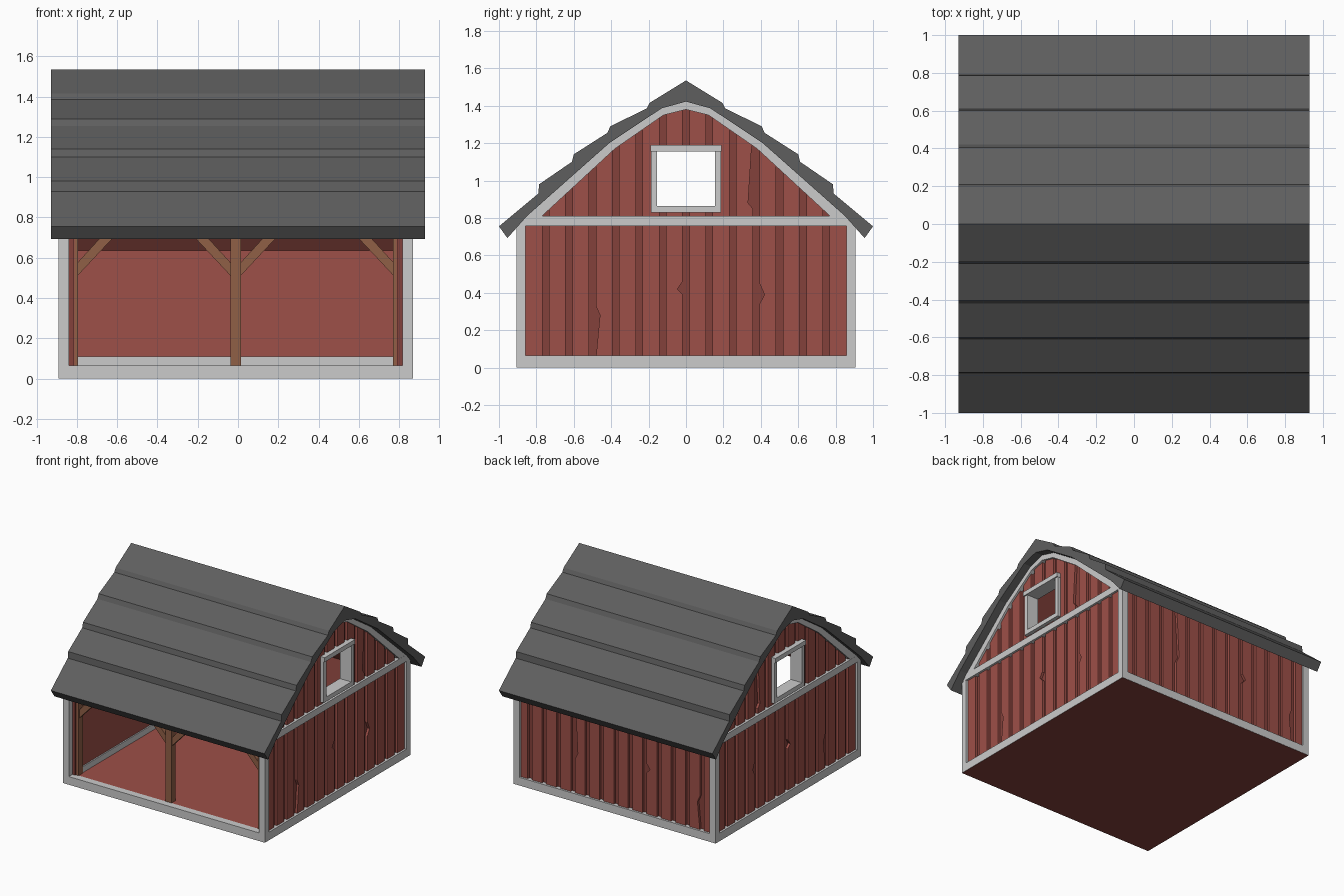
import bpy, bmesh

if "Cube" in bpy.data.objects:
    bpy.data.objects.remove(bpy.data.objects["Cube"])

X0 = -0.012          # the body sits slightly off the roof centre


def material(name, rgb):
    m = bpy.data.materials.new(name)
    m.diffuse_color = (*rgb, 1)
    m.use_nodes = True
    m.node_tree.nodes["Principled BSDF"].inputs["Base Color"].default_value = m.diffuse_color
    return m


RED = material("red_boards", (0.34, 0.08, 0.065))
DARK = material("dark_red_gaps", (0.23, 0.052, 0.043))
WOOD = material("brown_wood", (0.28, 0.115, 0.062))
ROOF = material("dark_roofing", (0.113, 0.113, 0.113))


def prism(name, polys, axis, a, b, mat=None, dx=X0):
    """Extrude 2D outlines (u, z) along x or y from a to b."""
    bm = bmesh.new()
    for poly in polys:
        def ring(w):
            return [bm.verts.new((w + dx, u, z) if axis == 'x' else (u + dx, w, z)) for u, z in poly]
        lo, hi = ring(a), ring(b)
        bm.faces.new(lo)
        bm.faces.new(hi[::-1])
        n = len(poly)
        for i in range(n):
            bm.faces.new((lo[i], hi[i], hi[(i + 1) % n], lo[(i + 1) % n]))
    bmesh.ops.recalc_face_normals(bm, faces=bm.faces)
    me = bpy.data.meshes.new(name)
    bm.to_mesh(me)
    bm.free()
    ob = bpy.data.objects.new(name, me)
    bpy.context.collection.objects.link(ob)
    if mat:
        me.materials.append(mat)
    return ob


def rect(u1, u2, z1, z2):
    return [(u1, z1), (u2, z1), (u2, z2), (u1, z2)]


def mirror(half):
    """Right half of a curve, from the centre out -> full curve from left to right."""
    return [(-u, z) for u, z in half[:0:-1]] + half


# Roof with stepped overlapping rows
under = [(0, 1.422), (0.13, 1.386), (0.41, 1.20), (0.85, 0.81), (0.955, 0.692)]
outer = [(0, 1.535), (0.195, 1.415), (0.21, 1.385), (0.405, 1.29), (0.42, 1.255), (0.60, 1.14),
         (0.61, 1.10), (0.785, 0.98), (0.79, 0.93), (1.0, 0.755)]
prism("roof", [mirror(outer) + mirror(under)[::-1]], 'x', -0.93, 0.93, ROOF, 0)

# Red lining under the roof
inner = [(0, 1.34), (0.14, 1.29), (0.42, 1.09)]
lining = ([(-0.85, 0.80), (-0.85, 0.73), (-0.76, 0.70)] + [(-u, z) for u, z in inner[:0:-1]] + inner
          + [(0.83, 0.625), (0.85, 0.625), (0.85, 0.80)] + mirror(under[:3])[::-1])
prism("roof_lining", [lining], 'x', -0.80, 0.80, RED)

# Floor and base sills
prism("floor", [rect(-0.878, 0.878, 0, 0.06)], 'y', -0.903, 0.903, DARK)
for s, side in ((-1, "left"), (1, "right")):
    prism(f"{side}_sill", [rect(-0.904, 0.904, 0.001, 0.065)], 'x', s * 0.83, s * 0.88)
for s, side in ((-1, "front"), (1, "back")):
    prism(f"{side}_sill", [rect(-0.879, 0.879, 0.001, 0.065)], 'y', s * 0.85, s * 0.905)
prism("inner_floor", [rect(-0.83, 0.83, 0.05, 0.063)], 'y', -0.85, 0.85, RED)

# Board outlines: chipped edges are offsets from the board edge, bottom to top
TOP = mirror([(0, 1.40), (0.12, 1.37), (0.39, 1.19), (0.81, 0.81), (0.86, 0.77)])
SLIT = [(0.022, 0.28), (0, 0.33)]
NOTCH = [(0, 0.39), (-0.028, 0.42), (0, 0.46)]
END_CHIPS = {(-4, 'L'): SLIT, (-1, 'R'): NOTCH,
             (3, 'L'): [(0, 0.34), (0.027, 0.39), (0, 0.45)],
             (2, 'R'): [(0, 0.85), (-0.025, 0.88), (-0.008, 1.15)]}
BACK_CHIPS = {(-6, 'L'): SLIT, (-3, 'R'): NOTCH,
              (2, 'R'): [(0, 0.33), (-0.025, 0.38), (-0.008, 0.70)]}
WIN = 0.17


def gable_top(y):
    for (a, za), (b, zb) in zip(TOP, TOP[1:]):
        if a <= y <= b:
            return za + (zb - za) * (y - a) / (b - a)


def flat_top(y):
    return 0.78


def strip(u1, u2, z1, top, left=(), right=()):
    knots = [p for p in TOP if u1 < p[0] < u2] if top is gable_top else []
    zmax = min(top(u1), top(u2))
    r = [(u2 + d, z) for d, z in right if z1 < z < zmax]
    l = [(u1 + d, z) for d, z in left if z1 < z < zmax]
    return ([(u1, z1), (u2, z1)] + r + [(u2, top(u2))] + knots[::-1] + [(u1, top(u1))] + l[::-1])


def board(u1, u2, top, k=None):
    """One board, cut around the window when it is in a gable wall."""
    chips = BACK_CHIPS if top is flat_top else END_CHIPS
    lchip, rchip = chips.get((k, 'L'), ()), chips.get((k, 'R'), ())
    if top is flat_top:
        return [strip(u1, u2, 0.05, top, lchip, rchip)]
    cuts = [u1] + [w for w in (-WIN, WIN) if u1 < w < u2] + [u2]
    out = []
    for a, b in zip(cuts, cuts[1:]):
        left = lchip if a == u1 else ()
        right = rchip if b == u2 else ()
        if abs(a + b) / 2 < WIN:
            out.append(strip(a, b, 0.05, lambda y: 0.85, left, right))
            out.append(strip(a, b, 1.17, top))
        else:
            out.append(strip(a, b, 0.05, top, left, right))
    return out


def boards(top):
    return [p for k in range(-7, 7) for p in board(k * 0.125 + 0.018, (k + 1) * 0.125 - 0.018, top, k)]


# End walls with boards, trim and window
arch_in = [(0, 1.38), (0.12, 1.35), (0.38, 1.17), (0.77, 0.81), (0.77, 0.79)]
arch = mirror(under[:4] + [(0.85, 0.79)]) + mirror(arch_in)[::-1]
frame = [rect(-0.188, -0.155, 0.83, 1.16), rect(0.155, 0.188, 0.83, 1.16),
         rect(-0.155, 0.155, 0.83, 0.865)]
for s, side in ((-1, "left"), (1, "right")):
    prism(f"{side}_wall_boards", boards(gable_top), 'x', s * 0.84, s * 0.864, RED)
    prism(f"{side}_wall_backing", board(-0.86, 0.86, gable_top), 'x', s * 0.805, s * 0.845, DARK)
    prism(f"{side}_wall_lining", board(-0.85, 0.85, gable_top), 'x', s * 0.797, s * 0.806, RED)
    prism(f"{side}_gable_trim", [arch], 'x', s * 0.84, s * 0.88)
    prism(f"{side}_cross_beam", [rect(-0.895, 0.895, 0.757, 0.81)], 'x', s * 0.84, s * 0.881)
    prism(f"{side}_window_frame", frame, 'x', s * 0.79, s * 0.89)
    prism(f"{side}_window_lintel", [rect(-0.19, 0.19, 1.155, 1.19)], 'x', s * 0.79, s * 0.90)
    prism(f"{side}_skirting", [rect(-0.85, 0.82, 0.06, 0.11)], 'x', s * 0.787, s * 0.80)
    for t, end in ((-1, "front"), (1, "back")):
        prism(f"{end}_{side}_corner_post", [rect(*sorted((s * 0.828, s * 0.88)), 0.06, 0.775)],
              'y', t * 0.857, t * 0.905)

# Back wall
prism("back_wall_boards", boards(flat_top), 'y', 0.86, 0.889, RED)
prism("back_wall_backing", [rect(-0.83, 0.83, 0.05, 0.78)], 'y', 0.83, 0.87, DARK)
prism("back_wall_lining", [rect(-0.80, 0.80, 0.05, 0.78)], 'y', 0.82, 0.831, RED)
prism("back_skirting", [rect(-0.80, 0.80, 0.06, 0.11)], 'y', 0.805, 0.825)

# Open front: posts, header and diagonal braces
prism("front_header", [rect(-0.82, 0.82, 0.73, 0.79)], 'y', -0.85, -0.80, WOOD)
prism("centre_post", [rect(-0.026, 0.026, 0.06, 0.77)], 'y', -0.85, -0.795, WOOD)
brace = [(0.02, 0.505), (0.24, 0.74), (0.175, 0.74), (0.02, 0.57)]
for s, side in ((-1, "left"), (1, "right")):
    prism(f"{side}_post", [rect(*sorted((s * 0.782, s * 0.80)), 0.06, 0.77)], 'y', -0.852, -0.795, WOOD)
    prism(f"{side}_centre_brace", [[(s * u, z) for u, z in brace]], 'y', -0.84, -0.805, WOOD)
    prism(f"{side}_side_brace", [[(s * (0.81 - u), z) for u, z in brace]], 'y', -0.84, -0.805, WOOD)
